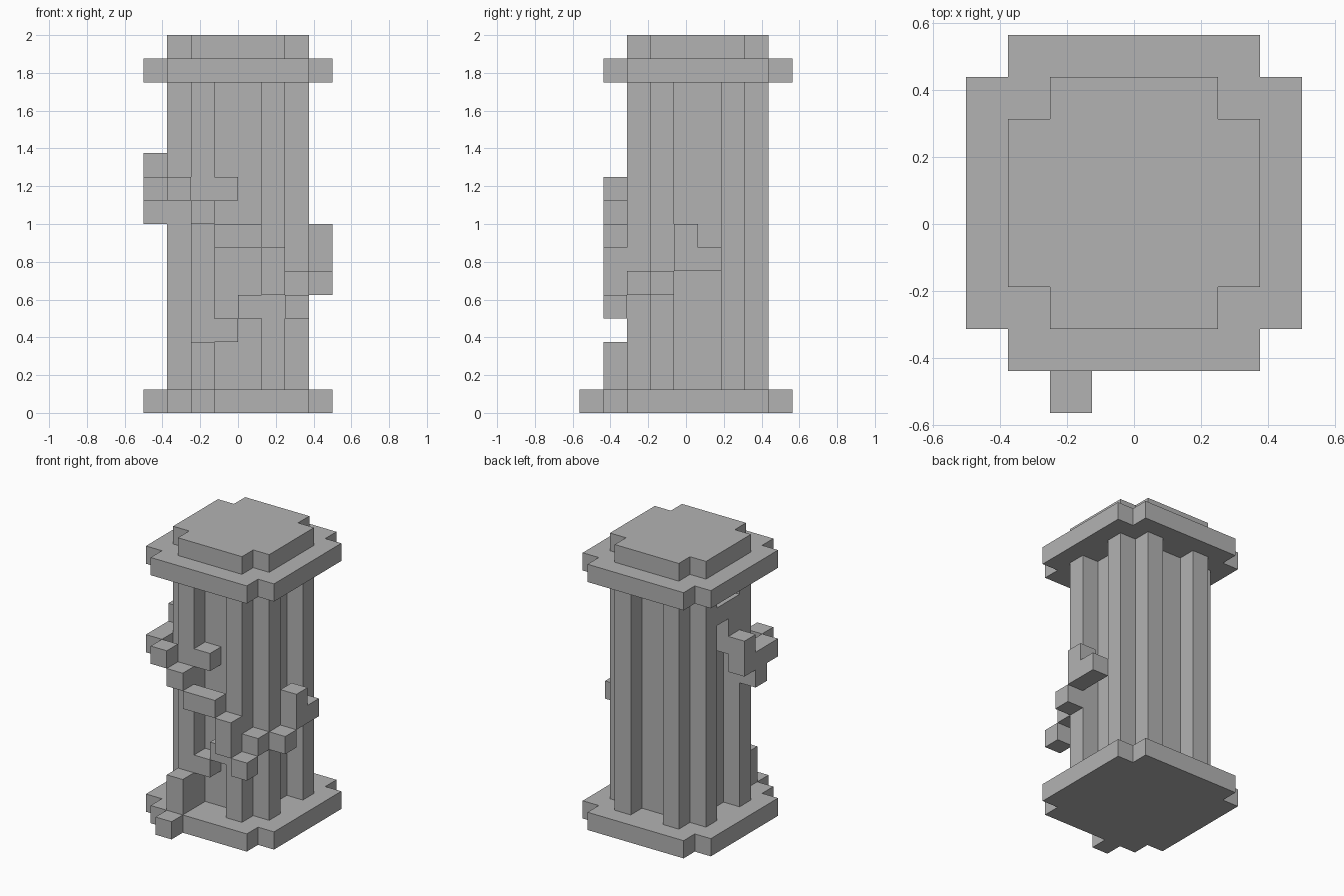
import bpy
import bmesh
from mathutils import Vector, Matrix

U = 1 / 8            # one block
AXIS_Y = U / 2       # column axis sits slightly behind the centre

if "Cube" in bpy.data.objects:
    bpy.data.objects.remove(bpy.data.objects["Cube"])

stone = bpy.data.materials.new("grey stone")
stone.use_nodes = True
stone.diffuse_color = (0.45, 0.45, 0.45, 1)
stone.node_tree.nodes["Principled BSDF"].inputs["Base Color"].default_value = stone.diffuse_color


def add_object(name, bm):
    mesh = bpy.data.meshes.new(name)
    bm.to_mesh(mesh)
    bm.free()
    mesh.materials.append(stone)
    obj = bpy.data.objects.new(name, mesh)
    bpy.context.collection.objects.link(obj)
    return obj


def add_slab(name, quarter, bottom, top):
    """Turn a quarter outline four times about the axis and extrude it."""
    bm = bmesh.new()
    outline = []
    for _ in range(4):
        outline += quarter
        quarter = [(-y, x) for x, y in quarter]
    face = bm.faces.new([bm.verts.new((x * U, y * U + AXIS_Y, bottom * U)) for x, y in outline])
    up = bmesh.ops.extrude_face_region(bm, geom=[face])["geom"]
    bmesh.ops.translate(bm, vec=(0, 0, (top - bottom) * U),
                        verts=[v for v in up if isinstance(v, bmesh.types.BMVert)])
    if not any(f.normal.z < -0.5 for f in bm.faces):
        bm.faces.ensure_lookup_table()
    bmesh.ops.recalc_face_normals(bm, faces=bm.faces)
    return add_object(name, bm)


# Column: notched plates and a fluted shaft
plate = [(4, 3), (3, 3), (3, 4)]
crown = [(3, 2), (2, 2), (2, 3)]
flutes = [(2, 1), (3, 1), (3, 2), (2, 2), (2, 3), (1, 3), (1, 2)]
add_slab("base_plate", plate, 0, 1)
add_slab("fluted_shaft", flutes, 1, 14)
add_slab("capital_plate", plate, 14, 15)
add_slab("crown_plate", crown, 15, 16)


def add_blocks(name, stacks):
    """Stacks are (column, row, level, height); buried faces are dropped."""
    cells = {(i, j, k + n) for i, j, k, h in stacks for n in range(h)}
    corner = Vector((-4, -4.5, 0))
    bm = bmesh.new()
    for cell in sorted(cells):
        centre = (Vector(cell) + corner + Vector((0.5, 0.5, 0.5))) * U
        bmesh.ops.create_cube(bm, size=U, matrix=Matrix.Translation(centre))
    bm.normal_update()
    buried = []
    for f in bm.faces:
        outside = (f.calc_center_median() + f.normal * U / 2) / U - corner
        if tuple(int(c // 1) for c in outside) in cells:
            buried.append(f)
    bmesh.ops.delete(bm, geom=buried, context='FACES')
    bmesh.ops.remove_doubles(bm, verts=bm.verts, dist=U / 100)
    return add_object(name, bm)


# Climbing vine: winds up from the foot, across the front and round both sides
add_blocks("vine_foot", [(2, 0, 0, 1), (2, 1, 1, 2), (3, 2, 3, 1), (4, 2, 4, 1)])
add_blocks("vine_right_branch", [(6, 1, 4, 1), (6, 2, 5, 1), (7, 3, 5, 1),
                                 (7, 4, 6, 2), (7, 5, 6, 1)])
add_blocks("vine_front", [(5, 1, 5, 2), (3, 1, 7, 1), (4, 1, 7, 1),
                          (2, 1, 8, 1), (3, 2, 9, 1), (1, 1, 9, 1)])
add_blocks("vine_left_branch", [(0, 2, 9, 1), (0, 3, 8, 2), (0, 4, 9, 2),
                                (1, 4, 10, 3), (1, 5, 12, 1)])
